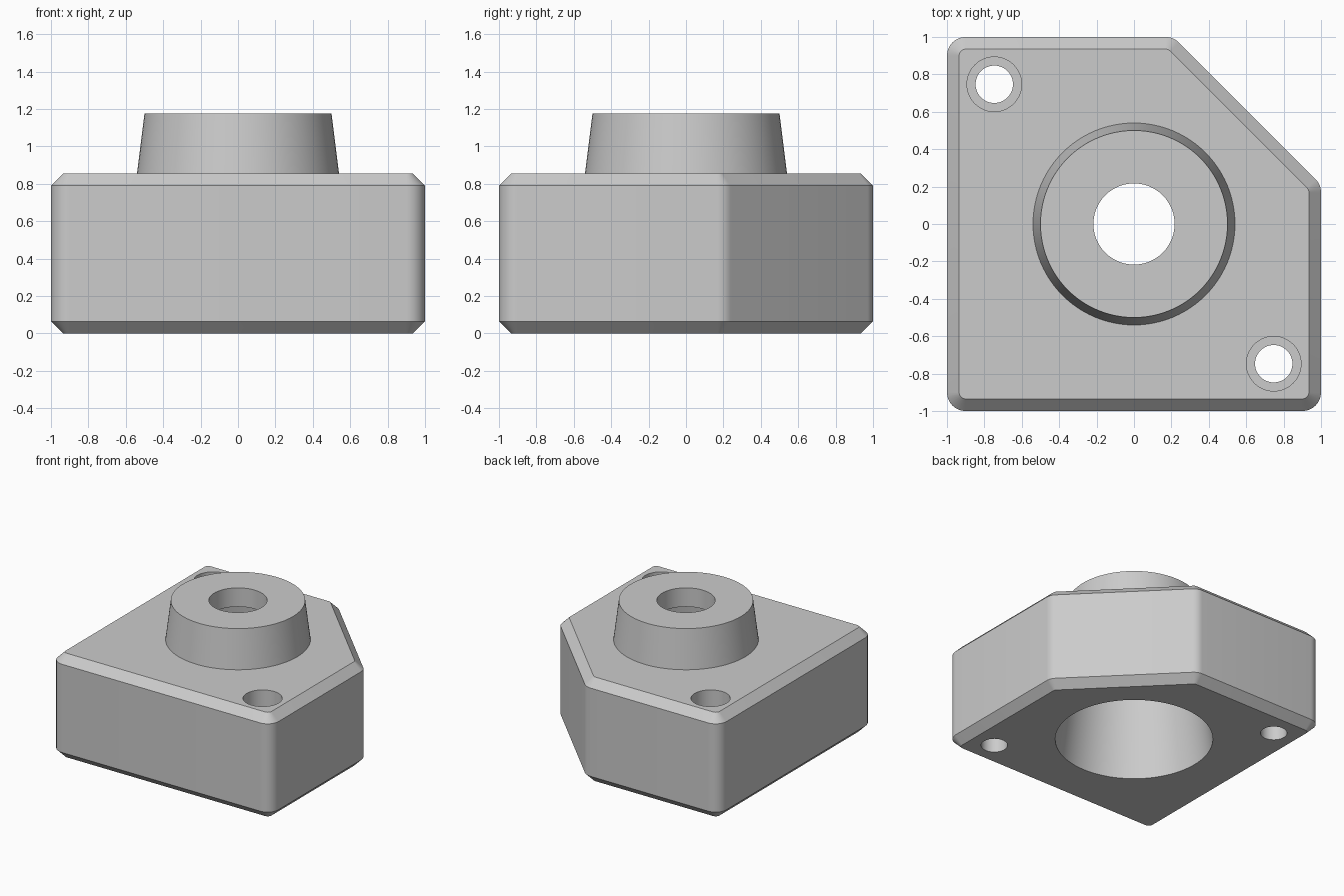
import bpy, bmesh, math
from mathutils import Vector

default = bpy.data.objects.get("Cube")
if default:
    bpy.data.objects.remove(default)

TOP, BEVEL, FILLET = 0.855, 0.065, 0.1
CORNERS = [(-1, -1), (1, -1), (1, 0.21), (0.21, 1), (-1, 1)]

grey = bpy.data.materials.new("plain grey")
grey.use_nodes = True
colour = (0.6, 0.6, 0.6, 1)
grey.diffuse_color = colour
grey.node_tree.nodes["Principled BSDF"].inputs["Base Color"].default_value = colour


def loft(name, rings):
    """Closed solid through a stack of rings with equal point counts."""
    bm = bmesh.new()
    loops = [[bm.verts.new(p) for p in ring] for ring in rings]
    for a, b in zip(loops, loops[1:]):
        for i in range(len(a)):
            j = (i + 1) % len(a)
            bm.faces.new((a[i], a[j], b[j], b[i]))
    bm.faces.new(loops[0][::-1])
    bm.faces.new(loops[-1])
    bmesh.ops.recalc_face_normals(bm, faces=bm.faces)
    mesh = bpy.data.meshes.new(name)
    bm.to_mesh(mesh)
    bm.free()
    mesh.materials.append(grey)
    obj = bpy.data.objects.new(name, mesh)
    bpy.context.collection.objects.link(obj)
    return obj


def outline(inset, z, steps=8):
    """Rounded block outline, moved inwards by the inset."""
    points = []
    for i, corner in enumerate(CORNERS):
        p = Vector(corner)
        before = (p - Vector(CORNERS[i - 1])).normalized()
        after = (Vector(CORNERS[(i + 1) % len(CORNERS)]) - p).normalized()
        turn = before.angle(after)
        centre = p + (after - before).normalized() * FILLET / math.cos(turn / 2)
        start = math.atan2(-before.x, before.y)  # direction of the outward normal
        for k in range(steps + 1):
            a = start + turn * k / steps
            r = FILLET - inset
            points.append((centre.x + r * math.cos(a), centre.y + r * math.sin(a), z))
    return points


def turned(name, profile, x=0, y=0, sides=96):
    """Round solid from (radius, height) pairs."""
    angles = [2 * math.pi * k / sides for k in range(sides)]
    return loft(name, [[(x + r * math.cos(a), y + r * math.sin(a), z) for a in angles]
                       for r, z in profile])


# Bevelled block with one corner cut off
block = loft("housing_block", [outline(BEVEL, 0), outline(0, BEVEL),
                               outline(0, TOP - BEVEL), outline(BEVEL, TOP)])

# Tapered boss, tapered hollow below it and the small opening at its top
boss = turned("boss", [(0.55, 0.775), (0.54, TOP), (0.5, 1.175)])
tools = [(boss, 'UNION'),
         (turned("hollow", [(0.595, -0.01), (0.465, 1.02)]), 'DIFFERENCE'),
         (turned("opening", [(0.217, 0.9), (0.217, 1.3)]), 'DIFFERENCE')]

# Counterbored screw holes in opposite corners
for s in (-1, 1):
    profile = [(0.1, -0.1), (0.1, 0.43), (0.146, 0.43), (0.146, 1)]
    tools.append((turned("screw_hole", profile, s * 0.747, -s * 0.747, 48), 'DIFFERENCE'))

bpy.ops.object.select_all(action='DESELECT')
bpy.context.view_layer.objects.active = block
block.select_set(True)
for tool, operation in tools:
    mod = block.modifiers.new(tool.name, 'BOOLEAN')
    mod.object, mod.operation, mod.solver = tool, operation, 'EXACT'
    bpy.ops.object.modifier_apply(modifier=mod.name)
    bpy.data.objects.remove(tool)
bpy.ops.object.shade_smooth_by_angle(angle=math.radians(30))
